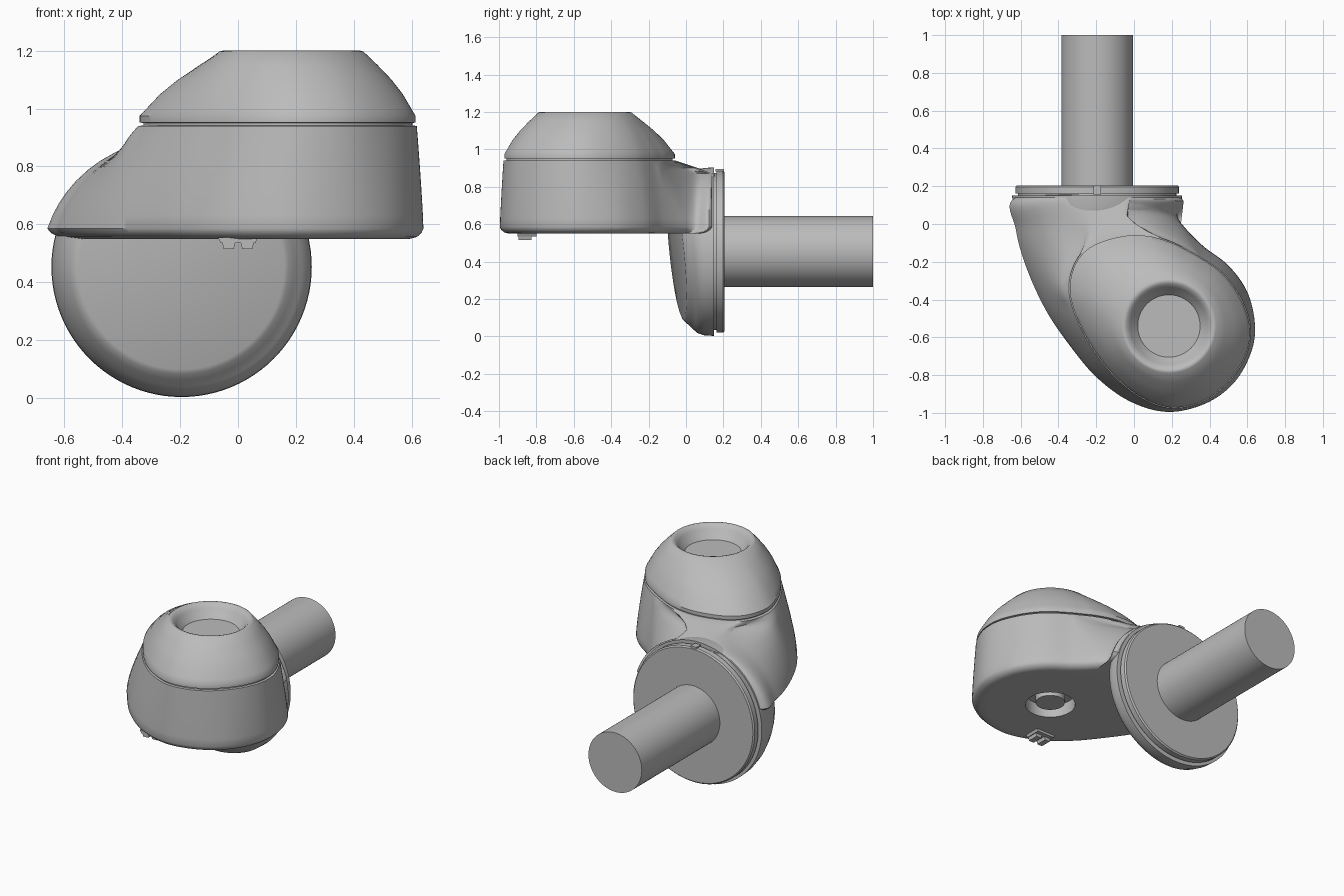
import bpy, bmesh, math
from mathutils import Vector

cube = bpy.data.objects.get("Cube")
if cube:
    bpy.data.objects.remove(cube, do_unlink=True)

GREY = (0.5, 0.5, 0.5, 1)
grey = bpy.data.materials.new("plain grey")
grey.use_nodes = True
grey.diffuse_color = GREY
grey.node_tree.nodes["Principled BSDF"].inputs["Base Color"].default_value = GREY

AXIS = Vector((0.185, -0.54))      # vertical axis of the housing
HUB_X, HUB_Z, HUB_R = -0.195, 0.453, 0.45   # horizontal axis of the flange


def finish(name, bm, angle=35):
    bmesh.ops.recalc_face_normals(bm, faces=bm.faces)
    mesh = bpy.data.meshes.new(name)
    bm.to_mesh(mesh)
    bm.free()
    obj = bpy.data.objects.new(name, mesh)
    bpy.context.collection.objects.link(obj)
    mesh.materials.append(grey)
    bpy.ops.object.select_all(action='DESELECT')
    obj.select_set(True)
    bpy.context.view_layer.objects.active = obj
    bpy.ops.object.shade_smooth_by_angle(angle=math.radians(angle))
    return obj


def loft(name, rings, angle=35):
    """Skin equal-length closed rings and cap both ends."""
    bm = bmesh.new()
    loops = [[bm.verts.new(p) for p in ring] for ring in rings]
    n = len(loops[0])
    for a, b in zip(loops, loops[1:]):
        for i in range(n):
            j = (i + 1) % n
            bm.faces.new((a[i], a[j], b[j], b[i]))
    bm.faces.new(loops[0])
    bm.faces.new(loops[-1])
    return finish(name, bm, angle)


def spline(points, steps=8):
    """Closed smooth curve through the points."""
    out, n = [], len(points)
    for i in range(n):
        a, b, c, d = (points[(i + k - 1) % n] for k in range(4))
        for s in range(steps):
            t = s / steps
            out.append(0.5 * (2 * b + (c - a) * t + (2 * a - 5 * b + 4 * c - d) * t * t
                              + (3 * b - a - 3 * c + d) * t ** 3))
    return out


def at(ring, z):
    return [(p.x, p.y, z) for p in ring]


def scaled(ring, s):
    return [AXIS + (p - AXIS) * s for p in ring]


def circle(ring, r):
    """Circle about the housing axis, matched point for point to a ring."""
    return [AXIS + (p - AXIS).normalized() * r for p in ring]


def mix(a, b, t):
    return [p.lerp(q, t) for p, q in zip(a, b)]


# Outlines of the housing: wide skirt at the bottom, egg at the top
def vecs(pairs):
    return [Vector(p) for p in pairs]


front_low = vecs([(.62, -.68), (.53, -.84), (.38, -.95), (.18, -.995), (-.02, -.94),
                  (-.2, -.81), (-.35, -.63), (-.47, -.45), (-.57, -.23)])
front_top = vecs([(.6, -.68), (.51, -.83), (.37, -.94), (.19, -.975), (.02, -.91),
                  (-.13, -.78), (-.245, -.62), (-.32, -.46), (-.345, -.33)])
back_top = vecs([(-.31, -.2), (-.22, -.11), (-.06, -.06), (.08, -.06), (.2, -.095)])
side_low = vecs([(.27, -.02), (.37, -.12), (.5, -.22), (.6, -.36), (.64, -.53)])
side_top = vecs([(.28, -.135), (.36, -.18), (.47, -.26), (.56, -.38), (.615, -.53)])


def section(z):
    u = max(0, (z - .585) / .355) ** 1.25
    v = max(0, (z - .87) / .07)
    c = math.sqrt(max(.0004, HUB_R ** 2 - (z - HUB_Z) ** 2))
    back = vecs([(HUB_X - c, -.03), (HUB_X - c, .14), (HUB_X, .15),
                 (HUB_X + c, .14), (HUB_X + c * .98, .05)])
    return spline(mix(front_low, front_top, u) + mix(back, back_top, v)
                  + mix(side_low, side_top, u))


# Housing with recessed socket underneath
skirt = section(.585)
rings = [at(circle(skirt, .145), .63), at(circle(skirt, .145), .551),
         at(circle(skirt, .37), .55), at(scaled(skirt, .9), .55), at(scaled(skirt, .95), .556),
         at(scaled(skirt, .985), .57)]
rings += [at(section(z), z) for z in
          (.585, .63, .67, .71, .75, .79, .82, .85, .87, .885, .9, .915, .93, .94)]
rim = section(.94)
rings.append(at(scaled(rim, .95), .942))
loft("housing", rings)

# Domed cap with a dished opening
base = scaled(rim, .99)
dome = [(0, .975), (.08, 1.0), (.24, 1.05), (.45, 1.1), (.71, 1.15), (.98, 1.197)]
rings = [at(scaled(rim, .965), .93), at(scaled(rim, .965), .95), at(base, .952)]
rings += [at(mix(base, circle(base, .245), f), z) for f, z in dome]
rings += [at(circle(base, r), z) for r, z in
          ((.238, 1.2), (.225, 1.196), (.205, 1.175), (.185, 1.14), (.168, 1.125), (.165, 1.12))]
loft("cap", rings)


# Flange with a slanted flat face below the housing
def hub_ring(r, y, slant=0, n=96):
    ring = []
    for i in range(n):
        a = math.tau * i / n
        dx, dz = r * math.cos(a), r * math.sin(a)
        ring.append((HUB_X + dx, y + slant * (.11 * dx - .1 * dz), HUB_Z + dz))
    return ring


loft("flange", [hub_ring(.45, .15), hub_ring(.448, .1), hub_ring(.436, .05, .3),
                hub_ring(.415, .01, .7), hub_ring(.39, -.025, 1), hub_ring(.37, -.045, 1),
                hub_ring(.355, -.05, 1)])


# Round parts on the flange axis
def rod(name, r, y0, y1, bevel=0):
    rings = [hub_ring(r, y0), hub_ring(r, y1 - bevel)]
    if bevel:
        rings.append(hub_ring(r - bevel, y1))
    return loft(name, rings)


rod("seal", .42, .14, .17)
rod("end_plate", .433, .162, .205, .008)
rod("shaft", .19, .2, 1.0)


# Small blocks: index mark on the plate and the latch under the housing
def block(name, centre, size, taper=1):
    bm = bmesh.new()
    bmesh.ops.create_cube(bm, size=1)
    for v in bm.verts:
        k = taper if v.co.z < 0 else 1
        v.co = Vector(centre) + Vector((v.co.x * size[0] * k, v.co.y * size[1], v.co.z * size[2]))
    finish(name, bm)


block("index_mark", (HUB_X, .18, .888), (.04, .045, .012))
block("latch_base", (0, -.85, .545), (.14, .1, .02), .85)
for side, x in (("left", .032), ("right", -.032)):
    block("latch_tooth_" + side, (x, -.86, .53), (.05, .07, .03), .7)

# Pin inside the lower socket
bm = bmesh.new()
bmesh.ops.create_cone(bm, cap_ends=True, segments=48, radius1=.085, radius2=.085, depth=.07)
bmesh.ops.translate(bm, verts=bm.verts, vec=(AXIS.x, AXIS.y, .6))
finish("socket_pin", bm)
